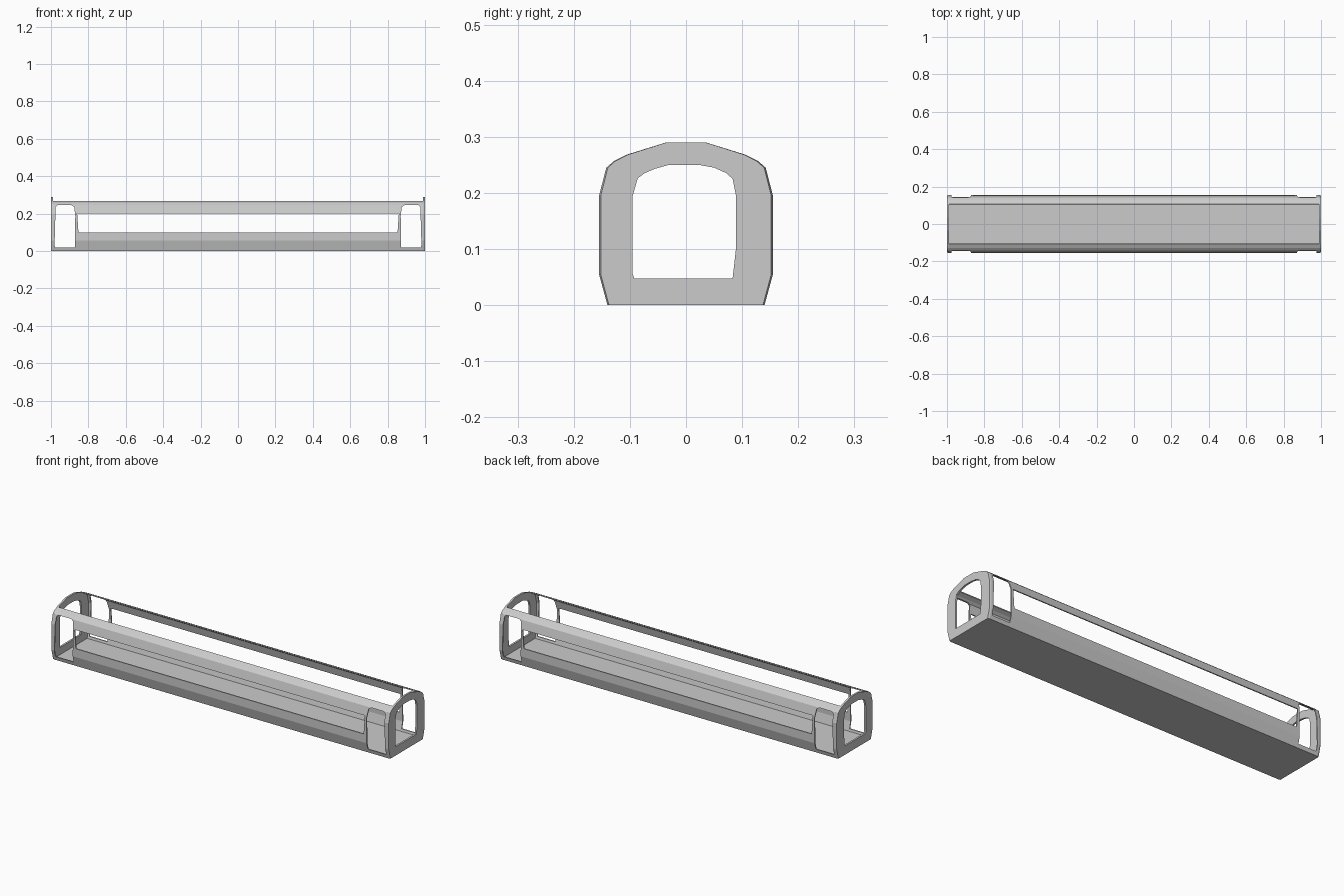
import bpy, bmesh

if "Cube" in bpy.data.objects:
    bpy.data.objects.remove(bpy.data.objects["Cube"])


def make_object(name, bm):
    bmesh.ops.recalc_face_normals(bm, faces=bm.faces)
    mesh = bpy.data.meshes.new(name)
    bm.to_mesh(mesh)
    bm.free()
    ob = bpy.data.objects.new(name, mesh)
    bpy.context.collection.objects.link(ob)
    return ob


def add_prism(bm, loop_a, loop_b):
    """Closed solid between two matching point loops."""
    a = [bm.verts.new(p) for p in loop_a]
    b = [bm.verts.new(p) for p in loop_b]
    n = len(a)
    bm.faces.new(a)
    bm.faces.new(b)
    for i in range(n):
        j = (i + 1) % n
        bm.faces.new((a[i], a[j], b[j], b[i]))


# Half cross-section of the car body, (y, z) from sill to cantrail
SIDE = [(0.14, 0), (0.155, 0.055), (0.155, 0.195), (0.142, 0.245),
        (0.128, 0.257), (0.106, 0.268)]
SIDE_IN = [(0.134, 0), (0.149, 0.056), (0.149, 0.194), (0.137, 0.242),
           (0.125, 0.252), (0.105, 0.262)]
END_X = 0.99

# Door and window openings, cut through both walls
DOOR = [(0.872, 0.02), (0.978, 0.02), (0.981, 0.03), (0.975, 0.235),
        (0.966, 0.245), (0.890, 0.245), (0.876, 0.236), (0.870, 0.19)]
WINDOW = [(-0.853, 0.10), (0.853, 0.10), (0.86, 0.20), (-0.86, 0.20)]
bm = bmesh.new()
for outline in (DOOR, [(-x, z) for x, z in DOOR], WINDOW):
    add_prism(bm, [(x, -0.3, z) for x, z in outline],
              [(x, 0.3, z) for x, z in outline])
cutter = make_object("opening_cutter", bm)
cutter.hide_render = True
cutter.display_type = 'WIRE'

# Side walls
for name, s in (("front_wall", -1), ("back_wall", 1)):
    section = SIDE + SIDE_IN[::-1]
    bm = bmesh.new()
    add_prism(bm, [(-END_X, s * y, z) for y, z in section],
              [(END_X, s * y, z) for y, z in section])
    wall = make_object(name, bm)
    cut = wall.modifiers.new("openings", 'BOOLEAN')
    cut.operation = 'DIFFERENCE'
    cut.solver = 'EXACT'
    cut.object = cutter

# Floor
bm = bmesh.new()
section = [(-0.139, 0), (0.139, 0), (0.14, 0.008), (-0.14, 0.008)]
add_prism(bm, [(-END_X, y, z) for y, z in section],
          [(END_X, y, z) for y, z in section])
make_object("floor", bm)

# End frames: outer arch and gangway opening, lofted as a ring
half = SIDE + [(0.035, 0.29)]
outer = half + [(-y, z) for y, z in reversed(half)]
inner = [(0.083, 0.047), (0.089, 0.10), (0.089, 0.195), (0.083, 0.225),
         (0.072, 0.235), (0.050, 0.245), (0.022, 0.25),
         (-0.030, 0.25), (-0.055, 0.243), (-0.074, 0.235), (-0.086, 0.226),
         (-0.095, 0.195), (-0.095, 0.056), (-0.092, 0.047)]
for name, s in (("right_end_frame", 1), ("left_end_frame", -1)):
    bm = bmesh.new()
    loops = []
    for x, pts, k in ((END_X, outer, 1), (1.0, outer, 0.98),
                      (1.0, inner, 1), (END_X, inner, 1)):
        loops.append([bm.verts.new((s * x, y * k, z)) for y, z in pts])
    n = len(outer)
    for r in range(4):
        a, b = loops[r], loops[(r + 1) % 4]
        for i in range(n):
            j = (i + 1) % n
            bm.faces.new((a[i], a[j], b[j], b[i]))
    make_object(name, bm)
